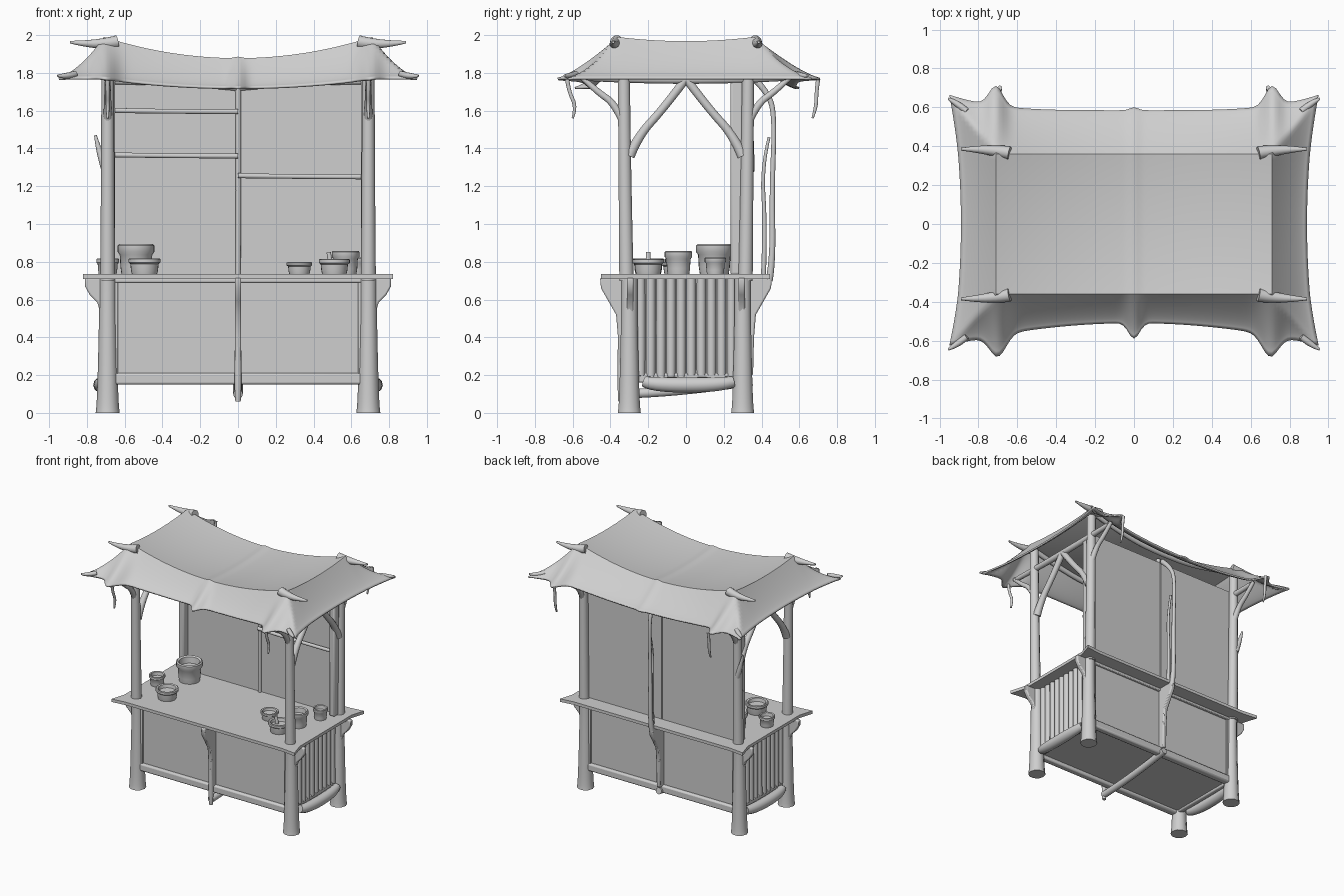
import bpy, bmesh, math, random
from mathutils import Vector

if "Cube" in bpy.data.objects:
    bpy.data.objects.remove(bpy.data.objects["Cube"])

random.seed(4)
mat = bpy.data.materials.new("plain grey")
mat.diffuse_color = (0.62, 0.62, 0.62, 1)
mat.use_nodes = True
mat.node_tree.nodes["Principled BSDF"].inputs["Base Color"].default_value = mat.diffuse_color


def finish(ob, smooth=True, bevel=0.0):
    ob.data.materials.clear()
    ob.data.materials.append(mat)
    bpy.ops.object.select_all(action='DESELECT')
    ob.select_set(True)
    bpy.context.view_layer.objects.active = ob
    if bevel:
        m = ob.modifiers.new("soft edge", 'BEVEL')
        m.width, m.segments = bevel, 2
    if smooth:
        bpy.ops.object.shade_smooth_by_angle(angle=math.radians(40))
    return ob


def mesh_object(name, bm):
    bmesh.ops.recalc_face_normals(bm, faces=bm.faces)
    me = bpy.data.meshes.new(name)
    bm.to_mesh(me)
    bm.free()
    ob = bpy.data.objects.new(name, me)
    bpy.context.collection.objects.link(ob)
    return ob


def box(name, x, y, z, bevel=0.0):
    """Box from (min, max) pairs."""
    bm = bmesh.new()
    bmesh.ops.create_cube(bm, size=1)
    for v in bm.verts:
        v.co = Vector([a[0] + (c + 0.5) * (a[1] - a[0]) for a, c in zip((x, y, z), v.co)])
    return finish(mesh_object(name, bm), True, bevel)


def tube(name, pts, radii):
    """Tapering round branch through points."""
    cu = bpy.data.curves.new(name, 'CURVE')
    cu.dimensions = '3D'
    cu.bevel_depth, cu.bevel_resolution = 1.0, 3
    cu.use_fill_caps = True
    sp = cu.splines.new('NURBS')
    sp.points.add(len(pts) - 1)
    for p, co, r in zip(sp.points, pts, radii):
        p.co, p.radius = (*co, 1), r
    sp.use_endpoint_u = True
    sp.order_u, sp.resolution_u = min(3, len(pts)), 5
    ob = bpy.data.objects.new(name, cu)
    bpy.context.collection.objects.link(ob)
    bpy.ops.object.select_all(action='DESELECT')
    ob.select_set(True)
    bpy.context.view_layer.objects.active = ob
    bpy.ops.object.convert(target='MESH')
    return finish(bpy.context.view_layer.objects.active)


def prism(name, outline, place, width, bevel=0.0):
    """Extrude a 2D outline; place maps (a, b, depth) to 3D."""
    bm = bmesh.new()
    rings = [[bm.verts.new(place(a, b, d)) for a, b in outline] for d in (-width / 2, width / 2)]
    n = len(outline)
    bm.faces.new(rings[0])
    bm.faces.new(rings[1])
    for i in range(n):
        j = (i + 1) % n
        bm.faces.new((rings[0][i], rings[0][j], rings[1][j], rings[1][i]))
    return finish(mesh_object(name, bm), True, bevel)


def bowl(name, x, y, r, h, z=0.733):
    """Lathed open pot with a rolled rim."""
    prof = [(0, 0), (.78, 0), (.84, .25), (.88, .65), (1, .75), (1, .95), (.92, 1), (.78, .95), (.72, .65), (0, .6)]
    bm = bmesh.new()
    n = 24
    rings = []
    for a, b in prof:
        if a == 0:
            rings.append([bm.verts.new((x, y, z + b * h))] * n)
        else:
            rings.append([bm.verts.new((x + a * r * math.cos(i * math.tau / n),
                                        y + a * r * math.sin(i * math.tau / n), z + b * h)) for i in range(n)])
    for p, q in zip(rings, rings[1:]):
        for i in range(n):
            j = (i + 1) % n
            bm.faces.new(list(dict.fromkeys((p[i], p[j], q[j], q[i]))))
    return finish(mesh_object(name, bm))


# Draped cloth roof: flat sagging middle, flaring skirt with pulled points
def peak(x, c, w):
    return math.exp(-((x - c) / w) ** 2)


def roof_point(s, t):
    a, b = 0.76, 0.5
    f = max(0, (abs(s) - a) / (1 - a))
    g = max(0, (abs(t) - b) / (1 - b))
    x0, y0 = 0.71 * min(1, abs(s) / a), 0.36 * min(1, abs(t) / b)
    ax = x0 + f * (0.89 + 0.06 * t * t - 0.71)
    ay = y0
    if t > 0:
        edge = 0.585 + 0.08 * (ax / 0.95) ** 4 + 0.10 * peak(ax, 0.71, 0.05) + 0.015 * peak(ax, 0, 0.03)
    else:
        edge = 0.51 + 0.115 * (ax / 0.95) ** 2 + 0.11 * peak(ax, 0.7, 0.06) + 0.08 * peak(ax, 0, 0.04)
    ay += g * (edge - 0.36)
    top = 1.878 + 0.112 * (x0 / 0.71) ** 2 - 0.022 * (1 - (y0 / 0.36) ** 2) + 0.008 * peak(ax, 0, 0.025)
    low = 1.725 + 0.05 * min(1, ax / 0.72) ** 2
    h = 1 - (1 - max(f, g)) ** 1.3
    return (math.copysign(ax, s), math.copysign(ay, t), top + (low - top) * h)


bm = bmesh.new()
NU, NV = 100, 48
grid = [[bm.verts.new(roof_point(2 * i / NU - 1, 2 * j / NV - 1)) for j in range(NV + 1)] for i in range(NU + 1)]
for i in range(NU):
    for j in range(NV):
        bm.faces.new((grid[i][j], grid[i + 1][j], grid[i + 1][j + 1], grid[i][j + 1]))
roof = mesh_object("cloth_roof", bm)
mod = roof.modifiers.new("thickness", 'SOLIDIFY')
mod.thickness, mod.offset = 0.012, -1
finish(roof)

# Counter top with drawn-out corners
prism("counter_top", [(-.82, -.45), (-.70, -.435), (.70, -.435), (.82, -.45), (.785, -.33), (.785, .33),
                      (.82, .445), (.70, .43), (-.70, .43), (-.82, .445), (-.785, .33), (-.785, -.33)],
      lambda a, b, d: (a, b, 0.722 + d), 0.024)

corner_bracket = [(0, .715), (.125, .715), (.125, .67), (.10, .625), (.06, .585), (.035, .50), (.03, .40), (0, .40)]
centre_bracket = [(0, .715), (.155, .715), (.15, .66), (.11, .59), (.07, .52), (.06, .40), (.055, .2), (0, .2)]

for sx in (-1, 1):
    X = sx * 0.69
    for sy in (-1, 1):
        # Posts with flared feet
        Y = sy * 0.30
        tube("leg", [(X, Y, 0), (X, Y, .03), (X, Y, .3), (X, Y, .6), (X, Y, .715)],
             [.064, .058, .050, .044, .046])
        tube("upper_post", [(X, sy * .315, .7), (X, sy * .325, 1.3), (X, sy * .33, 1.93)], [.04, .034, .033])
        prism("corner_bracket", corner_bracket,
              lambda a, b, d: (X - sx * .005 + sx * a, sy * .295 + d, b), 0.035, 0.008)
        # Curved branch braces under the roof
        tube("inner_brace", [(X, sy * .30, 1.36), (X, sy * .25, 1.47), (X, sy * .12, 1.61), (X, sy * .0, 1.77)],
             [.03, .024, .022, .024])
        tube("outer_brace", [(X, sy * .33, 1.54), (X, sy * .38, 1.64), (X, sy * .47, 1.70), (X, sy * .56, 1.785)],
             [.024, .019, .018, .014])
        # Pole tips that poke out at the ridge corners, and pulled roof corners
        tube("ridge_tip", [(sx * .64, sy * .365, 1.965), (sx * .74, sy * .385, 1.945), (sx * .89, sy * .385, 1.963)],
             [.035, .028, .007])
        tube("corner_tip", [(sx * .86, sy * .58, 1.795), (sx * .91, sy * .62, 1.78), (sx * .955, sy * .645, 1.785)],
             [.016, .02, .006])
        # Hanging cords
        ry = -.60 if sy < 0 else .67
        tube("hanging_cord", [(X, ry + .03 * sy, 1.77), (X, ry + .02 * sy, 1.70), (X, ry + .02, 1.62),
                              (X, ry, 1.56)], [.012, .010, .011, .006])
    # Side beam, side wall and slats
    tube("side_beam", [(X, -.53, 1.775), (X, 0, 1.755), (X, .53, 1.775)], [.018, .03, .018])
    box("side_wall", sorted((sx * .655, sx * .675)), (-.29, .29), (.20, .715))
    for i in range(10):
        y = -.24 + i * .0535
        z0 = .19 + random.uniform(0, .012)
        tube("side_slat", [(sx * .675, y, z0), (sx * .672, y, .45), (sx * .675, y, .712)], [.024, .026, .024])
    tube("side_roll", [(sx * .71, -.22, .165), (sx * .725, -.17, .148), (sx * .725, .18, .148), (sx * .71, .25, .165)],
         [.03, .042, .042, .03])
    box("side_rail", sorted((sx * .65, sx * .69)), (-.29, .29), (.16, .21), .01)

# Front and back: lower panels, rails, centre brackets, ridge poles
for sy, word in ((-1, "front"), (1, "back")):
    box(word + "_lower_panel", (-.67, .67), sorted((sy * .285, sy * .305)), (.19, .715))
    box(word + "_bottom_rail", (-.67, .67), sorted((sy * .275, sy * .33)), (.15, .21), .012)
    box(word + "_top_rail", (-.67, .67), sorted((sy * .30, sy * .325)), (.69, .712), .006)
    prism(word + "_centre_bracket", centre_bracket, lambda a, b, d: (d, sy * (.30 + a), b), 0.034, 0.008)
    for sx in (-1, 1):
        box(word + "_panel_edge", sorted((sx * .635, sx * .66)), sorted((sy * .30, sy * .32)), (.2, .712), .005)
    tube(word + "_ridge_pole", [(-.70, sy * .35, 1.955), (-.35, sy * .35, 1.865), (0, sy * .35, 1.845),
                                (.35, sy * .35, 1.865), (.70, sy * .35, 1.955)], [.02] * 5)
tube("front_centre_foot", [(0, -.345, .06), (0, -.345, .1), (0, -.345, .35)], [.014, .02, .017])
tube("bottom_cross_beam", [(0, -.35, .10), (0, 0, .11), (0, .35, .17)], [.026, .026, .026])
box("cabinet_floor", (-.67, .67), (-.29, .29), (.175, .19))

# Upper back wall: two panels, frame and battens
for sx in (-1, 1):
    box("upper_back_panel", sorted((sx * .004, sx * .68)), (.285, .305), (.73, 1.80))
    box("wall_side_frame", sorted((sx * .65, sx * .70)), (.235, .30), (.73, 1.78), .012)
    tube("wall_top_beam", [(sx * .68, .28, 1.755), (sx * .35, .28, 1.75), (0, .28, 1.72)], [.016, .014, .016])
tube("wall_centre_strip", [(0, .28, .72), (.004, .275, 1.2), (0, .28, 1.84)], [.014, .013, .016])
for x0, x1, z in ((-.66, 0, 1.36), (-.66, 0, 1.595), (0, .66, 1.25)):
    tube("wall_batten", [(x0, .255, z + .006), ((x0 + x1) / 2, .25, z), (x1, .255, z)], [.014, .012, .014])

# Bent stays behind the wall
tube("back_centre_stay", [(0, .44, .70), (0, .46, .80), (0, .455, 1.2), (0, .47, 1.55), (0, .44, 1.70), (0, .33, 1.80)],
     [.02, .017, .014, .013, .016, .02])
tube("back_thin_stay", [(.012, .41, .72), (.012, .42, 1.0), (.012, .40, 1.3), (.012, .44, 1.46)],
     [.014, .012, .010, .008])
tube("side_stub", [(-.70, .34, 1.28), (-.735, .345, 1.38), (-.755, .35, 1.47)], [.022, .018, .007])

# Pots and bowls on the counter
for x, y, r, h in ((-.54, .15, .098, .16), (-.495, -.20, .085, .085), (-.69, -.05, .06, .085),
                   (.325, -.06, .068, .065), (.51, -.20, .082, .082), (.57, -.04, .073, .125), (.63, .155, .056, .09)):
    bowl("pot", x, y, r, h)
tube("ladle_handle", [(.49, -.2, .79), (.485, -.2, .82), (.48, -.2, .85)], [.014, .013, .012])
